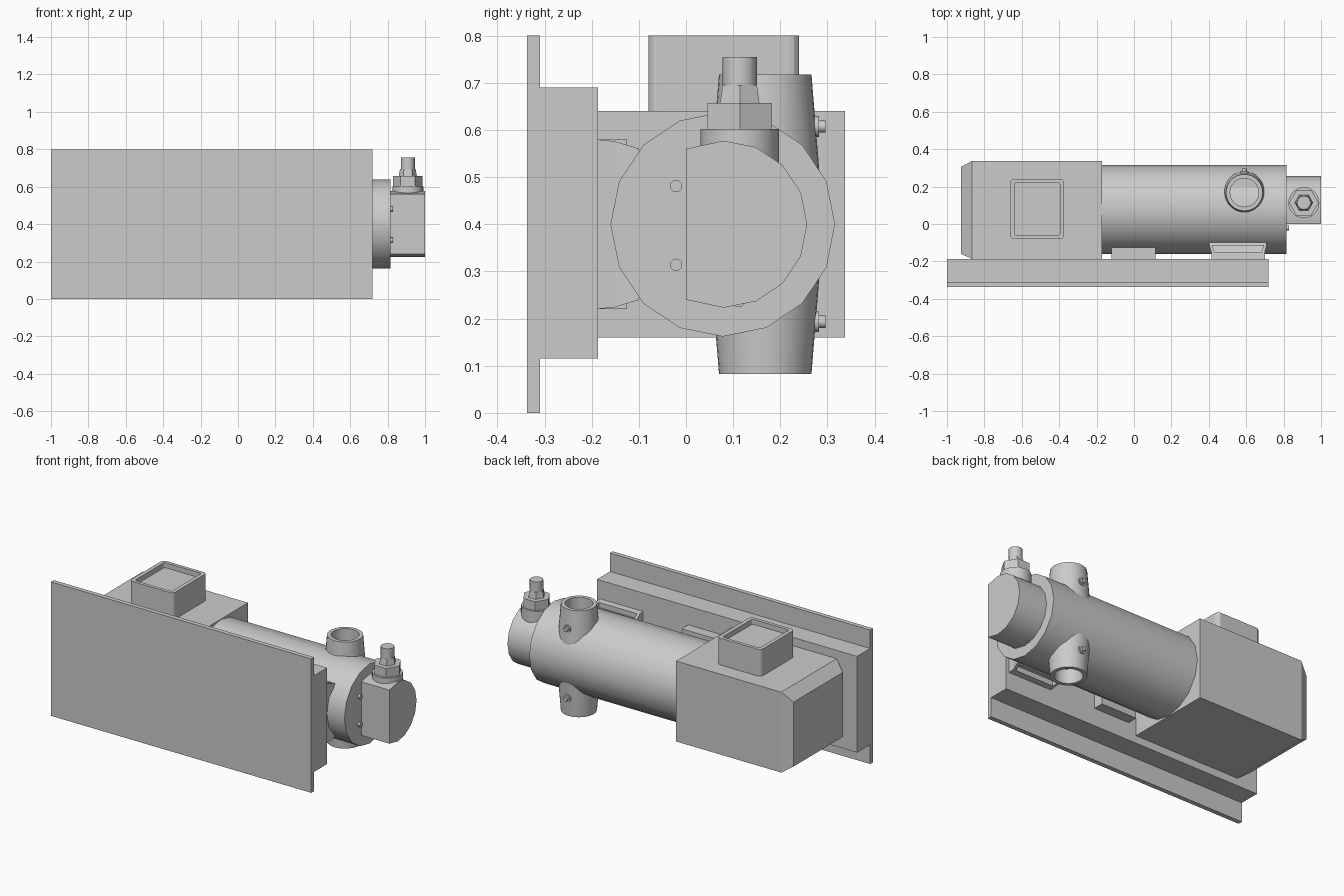
import bpy, bmesh, math
from mathutils import Matrix, Vector

if "Cube" in bpy.data.objects:
    bpy.data.objects.remove(bpy.data.objects["Cube"])


def finish(name, bm, smooth=False):
    bmesh.ops.recalc_face_normals(bm, faces=bm.faces[:])
    me = bpy.data.meshes.new(name)
    bm.to_mesh(me)
    bm.free()
    ob = bpy.data.objects.new(name, me)
    bpy.context.collection.objects.link(ob)
    if smooth:
        me.shade_smooth()
        me.set_sharp_from_angle(angle=math.radians(32))
    return ob


def loft(name, rings, smooth=False):
    """Skin a list of closed 3D rings and cap both ends."""
    bm = bmesh.new()
    vs = [[bm.verts.new(p) for p in r] for r in rings]
    n = len(rings[0])
    for a, b in zip(vs, vs[1:]):
        for i in range(n):
            j = (i + 1) % n
            bm.faces.new((a[i], a[j], b[j], b[i]))
    bm.faces.new(vs[0])
    bm.faces.new(vs[-1])
    return finish(name, bm, smooth)


def rect(x, y0, y1, z0, z1):
    return [(x, y0, z0), (x, y1, z0), (x, y1, z1), (x, y0, z1)]


def box(name, x0, x1, y0, y1, z0, z1):
    return loft(name, [rect(x0, y0, y1, z0, z1), rect(x1, y0, y1, z0, z1)])


AXES = {'X': Matrix.Rotation(math.pi / 2, 3, 'Y'),
        'Y': Matrix.Rotation(-math.pi / 2, 3, 'X'),
        'Z': Matrix.Identity(3),
        '-Z': Matrix.Rotation(math.pi, 3, 'X')}


def turned(name, origin, axis, profile, segs, smooth=True):
    """Revolve (radius, height) pairs around an axis."""
    m, o = AXES[axis], Vector(origin)
    rings = [[o + m @ Vector((r * math.cos(math.tau * i / segs),
                              r * math.sin(math.tau * i / segs), h))
              for i in range(segs)] for r, h in profile]
    return loft(name, rings, smooth)


def rounded(cx, cy, hx, hy, r, z):
    """Rounded rectangle ring at height z."""
    pts = []
    for k, (sx, sy) in enumerate([(1, 1), (-1, 1), (-1, -1), (1, -1)]):
        for s in range(4):
            a = math.pi / 2 * (k + s / 3)
            pts.append((cx + sx * (hx - r) + r * math.cos(a),
                        cy + sy * (hy - r) + r * math.sin(a), z))
    return pts


# Wall plate and raised mounting rail
box("wall_plate", -1, 0.72, -0.337, -0.31, 0, 0.8)
box("mounting_rail", -1, 0.72, -0.31, -0.187, 0.115, 0.69)

# Control housing with a tapered end
loft("control_housing", [rect(-0.925, -0.16, 0.306, 0.20, 0.585),
                         rect(-0.865, -0.187, 0.337, 0.16, 0.64),
                         rect(-0.17, -0.187, 0.337, 0.16, 0.64)])

# Recessed terminal box on top of the housing
loft("terminal_box", [rounded(-0.518, 0.08, 0.145, 0.16, 0.022, 0.63),
                      rounded(-0.518, 0.08, 0.145, 0.16, 0.022, 0.8),
                      rounded(-0.518, 0.08, 0.122, 0.14, 0.01, 0.8),
                      rounded(-0.518, 0.08, 0.122, 0.14, 0.01, 0.77)])

# Main barrel, 16-sided and smooth shaded
turned("main_barrel", (0, 0.078, 0.4), 'X', [(0.238, -0.18), (0.238, 0.815)], 16)

# D-shaped end cap, flat towards the wall
half = [(0.08 + 0.177 * math.cos(math.radians(a)), 0.177 * math.sin(math.radians(a)))
        for a in (22.5, 45, 67.5, 90)] + [(0.0, 0.16)]
outline = [(0.257, 0.0)] + half + [(y, -z) for y, z in reversed(half)]
loft("end_cap", [[(x, y, 0.4 + z) for y, z in outline] for x in (0.81, 1.0)], True)

# End face screws
for i, (y, z) in enumerate([(-0.021, 0.481), (-0.021, 0.314), (0.112, 0.237)]):
    turned(f"end_screw_{i}", (0.81, y, z), 'X', [(0.013, 0), (0.013, 0.018)], 12)

# Sensor fitting on the end cap
S = (0.908, 0.114, 0)
turned("sensor_base", S, 'Z', [(0.083, 0.5), (0.083, 0.602)], 24)
turned("sensor_nut", S, 'Z', [(0.079, 0.602), (0.079, 0.657)], 6, False)
turned("sensor_collar", S, 'Z', [(0.048, 0.657), (0.042, 0.695)], 6, False)
turned("sensor_stem", S, 'Z', [(0.037, 0.695), (0.037, 0.755)], 12)

# Tapered hollow pipe ports above and below, each with a side screw
for tag, axis, s in (("top", 'Z', 1), ("bottom", '-Z', -1)):
    turned(f"{tag}_port", (0.59, 0.168, 0.4), axis,
           [(0.119, 0.06), (0.098, 0.318), (0.076, 0.318), (0.076, 0.2)], 32)
    at = (0.59, 0.25, 0.4 + s * 0.207)
    turned(f"{tag}_port_boss", at, 'Y', [(0.022, 0), (0.022, 0.032)], 16)
    turned(f"{tag}_port_screw", at, 'Y', [(0.013, 0.03), (0.013, 0.046)], 12)

# Rear support block
box("inner_support", -0.12, 0.115, -0.19, -0.125, 0.22, 0.58)


# Flared cradle: open frame of slanted bars around a recessed core
def cradle_bar(name, pts, inset=0.0):
    def half_height(y):
        return 0.18 - inset - max(0.0, y + 0.165) * 0.3
    return loft(name, [[(x, y, 0.4 + s * half_height(y)) for x, y in pts]
                       for s in (-1, 1)])


cradle_bar("cradle_foot", [(0.415, -0.19), (0.70, -0.19), (0.70, -0.152), (0.415, -0.152)])
cradle_bar("cradle_top", [(0.402, -0.114), (0.708, -0.114), (0.71, -0.1), (0.4, -0.1)])
for tag, s in (("left", -1), ("right", 1)):
    cradle_bar(f"cradle_{tag}_wall",
               [(0.556 + s * dx, y) for dx, y in
                ((0.125, -0.152), (0.143, -0.152), (0.154, -0.11), (0.14, -0.11))])
cradle_bar("cradle_core", [(0.43, -0.155), (0.68, -0.155), (0.695, -0.11), (0.415, -0.11)], 0.03)
